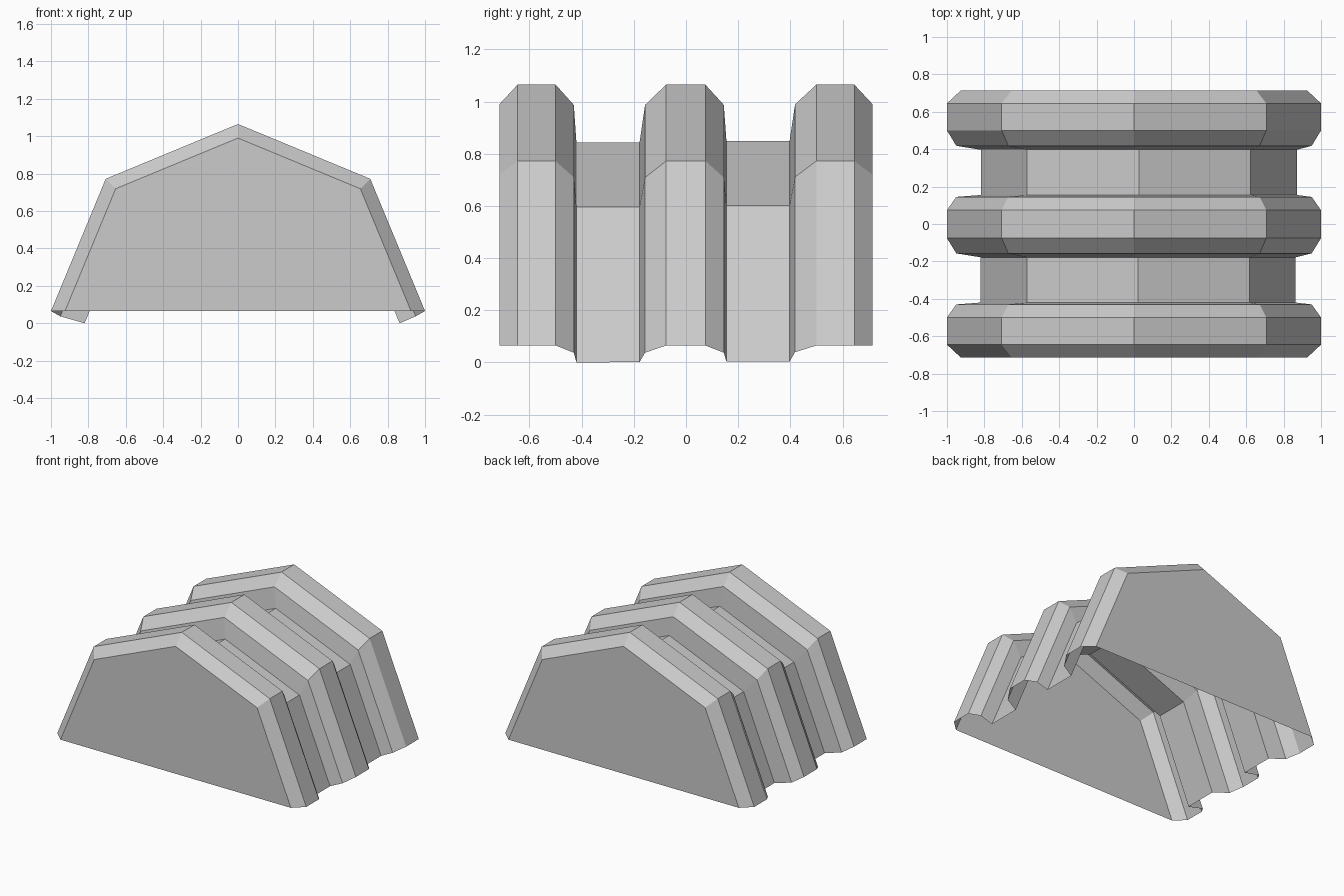
import bpy, bmesh, math

if "Cube" in bpy.data.objects:
    bpy.data.objects.remove(bpy.data.objects["Cube"])

# Half-octagon rings along y: (y, radius, centre x, centre z)
rings = [
    # front rib
    (-0.715, 0.925, 0, 0.065), (-0.645, 1, 0, 0.065), (-0.5, 1, 0, 0.065), (-0.43, 0.95, 0, 0.037),
    # front groove
    (-0.42, 0.842, 0.022, 0), (-0.178, 0.842, 0.022, 0.001),
    # middle rib
    (-0.157, 0.95, 0, 0.037), (-0.076, 1, 0, 0.065), (0.074, 1, 0, 0.065), (0.145, 0.95, 0, 0.037),
    # rear groove
    (0.155, 0.845, 0.026, 0.003), (0.397, 0.845, 0.026, 0.003),
    # rear rib
    (0.418, 0.95, 0, 0.039), (0.5, 1, 0, 0.065), (0.645, 1, 0, 0.065), (0.715, 0.925, 0, 0.065),
]

# Ribbed vault shell, open underneath
bm = bmesh.new()
loops = []
for y, r, cx, cz in rings:
    loops.append([bm.verts.new((cx + r * math.cos(i * math.pi / 4), y,
                                cz + r * math.sin(i * math.pi / 4))) for i in range(5)])
for a, b in zip(loops, loops[1:]):
    for i in range(4):
        bm.faces.new((a[i], b[i], b[i + 1], a[i + 1]))

# Flat end walls
bm.faces.new(loops[0])
bm.faces.new(loops[-1][::-1])
bmesh.ops.recalc_face_normals(bm, faces=bm.faces)
bm.normal_update()
if bm.faces[:][-2].normal.y > 0:
    bmesh.ops.reverse_faces(bm, faces=bm.faces)

mesh = bpy.data.meshes.new("ribbed_shell")
bm.to_mesh(mesh)
bm.free()
bpy.context.collection.objects.link(bpy.data.objects.new("ribbed_shell", mesh))
